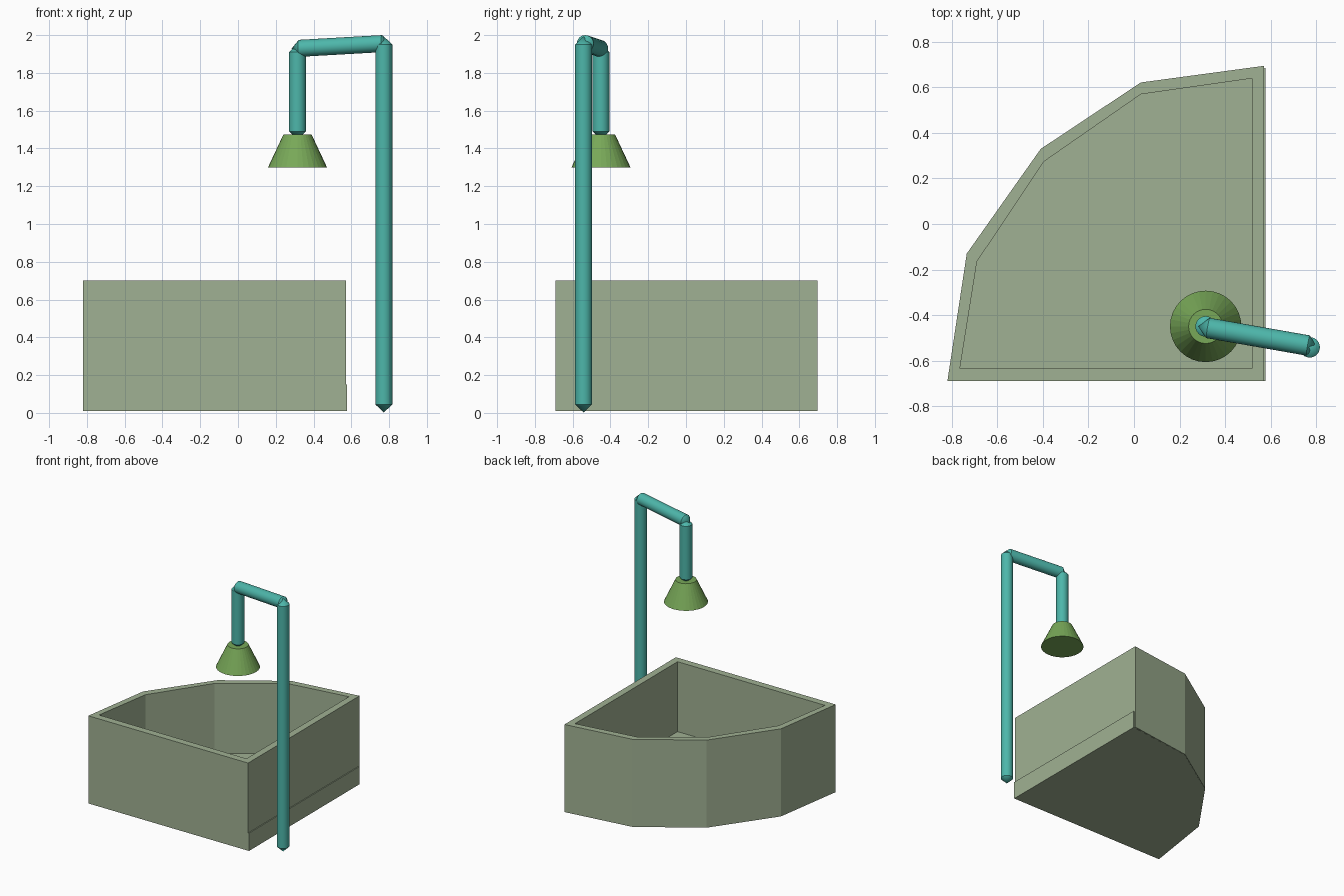
import bpy, bmesh, math
from mathutils import Vector

if "Cube" in bpy.data.objects:
    bpy.data.objects.remove(bpy.data.objects["Cube"])


def material(name, srgb):
    m = bpy.data.materials.new(name)
    m.diffuse_color = [((c / 255 + 0.055) / 1.055) ** 2.4 for c in srgb] + [1]
    m.use_nodes = True
    m.node_tree.nodes["Principled BSDF"].inputs["Base Color"].default_value = m.diffuse_color
    return m


sage = material("sage", (160, 177, 147))
teal = material("teal", (77, 182, 170))
green = material("leaf green", (120, 168, 88))


def make_object(name, bm, mat, smooth=False):
    bmesh.ops.recalc_face_normals(bm, faces=bm.faces)
    me = bpy.data.meshes.new(name)
    bm.to_mesh(me)
    bm.free()
    me.materials.append(mat)
    ob = bpy.data.objects.new(name, me)
    bpy.context.collection.objects.link(ob)
    if smooth:
        bpy.ops.object.select_all(action='DESELECT')
        ob.select_set(True)
        bpy.context.view_layer.objects.active = ob
        bpy.ops.object.shade_smooth_by_angle(angle=math.radians(30))
    return ob


def loop(bm, pts, z):
    return [bm.verts.new((x, y, z)) for x, y in pts]


def bridge(bm, a, b):
    n = len(a)
    for i in range(n):
        bm.faces.new((a[i], a[(i + 1) % n], b[(i + 1) % n], b[i]))


def capsule(name, a, b, r, mat, tip=0.043, sides=24):
    # tube with a pointed cone at each end
    a, b = Vector(a), Vector(b)
    d = (b - a).normalized()
    q = d.to_track_quat('Z', 'Y')
    bm = bmesh.new()
    rings = []
    for c in (a, b):
        rings.append([bm.verts.new(c + q @ Vector((r * math.cos(t), r * math.sin(t), 0)))
                      for t in (2 * math.pi * i / sides for i in range(sides))])
    bridge(bm, *rings)
    for ring, p in ((rings[0], a - d * tip), (rings[1], b + d * tip)):
        v = bm.verts.new(p)
        for i in range(sides):
            bm.faces.new((ring[i], ring[(i + 1) % sides], v))
    return make_object(name, bm, mat, True)


# Corner tub: wall ring
outer = [(-.82, -.69), (.571, -.69), (.571, .695), (.03, .622), (-.41, .33), (-.735, -.13)]
inner = [(-.765, -.635), (.518, -.635), (.518, .64), (.03, .57), (-.395, .275), (-.69, -.165)]
bm = bmesh.new()
loops = [loop(bm, outer, .011), loop(bm, outer, .70), loop(bm, inner, .70), loop(bm, inner, .011)]
for i in range(4):
    bridge(bm, loops[i], loops[(i + 1) % 4])
make_object("tub_walls", bm, sage)

# Tub base, standing out slightly on the right
base = [(-.815, -.689), (.578, -.689), (.578, .685), (.03, .618), (-.406, .326), (-.731, -.133)]
bm = bmesh.new()
lo, hi = loop(bm, base, .01), loop(bm, base, .15)
bridge(bm, lo, hi)
bm.faces.new(lo)
bm.faces.new(hi)
make_object("tub_base", bm, sage)

# Shower pipe
capsule("shower_post", (.772, -.542, .045), (.772, -.542, 1.95), .045, teal)
capsule("shower_arm", (.325, -.457, 1.93), (.765, -.534, 1.955), .045, teal)
capsule("drop_pipe", (.315, -.45, 1.49), (.315, -.45, 1.91), .045, teal)

# Shower head
bm = bmesh.new()
bmesh.ops.create_cone(bm, cap_ends=True, segments=32, radius1=.157, radius2=.075, depth=.175)
bmesh.ops.translate(bm, verts=bm.verts, vec=(.315, -.45, 1.3855))
make_object("shower_head", bm, green)
